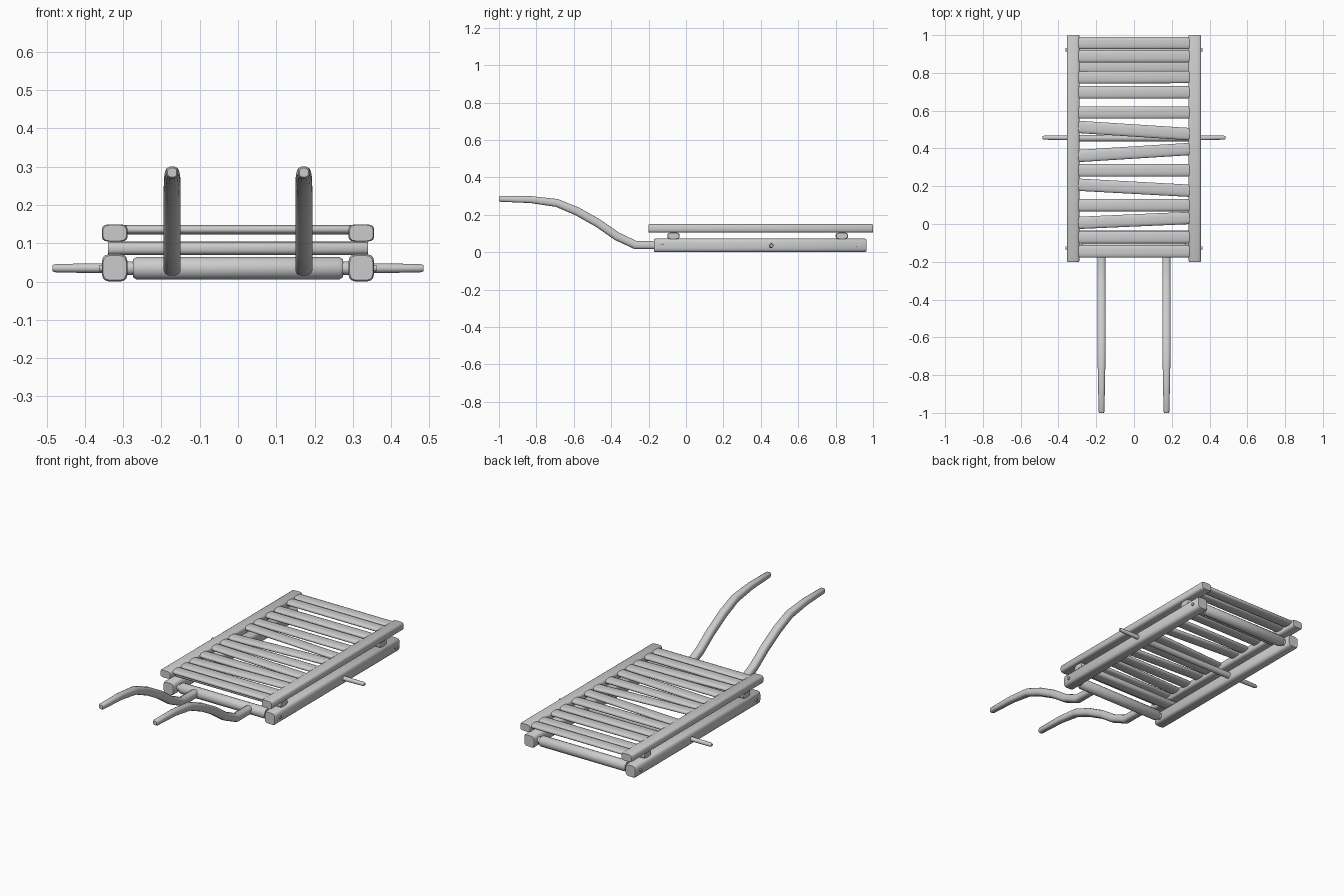
import bpy, bmesh, math
from mathutils import Vector

if "Cube" in bpy.data.objects:
    bpy.data.objects.remove(bpy.data.objects["Cube"])


def loft(name, stations, n=12, power=2.0):
    """Closed beam through (centre, half width, half height) stations; power > 2 squares the section."""
    bm = bmesh.new()
    pts = [Vector(s[0]) for s in stations]
    rings = []
    for i, (c, w, h) in enumerate(stations):
        t = (pts[min(i + 1, len(pts) - 1)] - pts[max(i - 1, 0)]).normalized()
        up = Vector((0, 0, 1))
        up = (up - up.dot(t) * t).normalized()
        side = t.cross(up)
        ring = []
        for k in range(n):
            a = 2 * math.pi * (k + 0.5) / n
            ca, sa = math.cos(a), math.sin(a)
            x = math.copysign(abs(ca) ** (2 / power), ca)
            z = math.copysign(abs(sa) ** (2 / power), sa)
            ring.append(bm.verts.new(pts[i] + side * x * w + up * z * h))
        rings.append(ring)
    for a, b in zip(rings, rings[1:]):
        for k in range(n):
            bm.faces.new((a[k], a[(k + 1) % n], b[(k + 1) % n], b[k]))
    bm.faces.new(rings[0])
    bm.faces.new(rings[-1])
    bmesh.ops.recalc_face_normals(bm, faces=bm.faces)
    me = bpy.data.meshes.new(name)
    bm.to_mesh(me)
    bm.free()
    ob = bpy.data.objects.new(name, me)
    bpy.context.collection.objects.link(ob)
    bpy.context.view_layer.objects.active = ob
    ob.select_set(True)
    bpy.ops.object.shade_smooth_by_angle(angle=math.radians(40))
    ob.select_set(False)
    return ob


def beam(name, a, b, w, h, n=16, power=4.0, inset=0.006):
    """Straight beam with slightly worn ends."""
    a, b = Vector(a), Vector(b)
    d = (b - a).normalized() * inset
    k = 0.9
    return loft(name, [(a, w * k, h * k), (a + d, w, h), (b - d, w, h), (b, w * k, h * k)], n, power)


for s, side in ((-1, "left"), (1, "right")):
    # long rails of the lower frame and the bed
    beam(f"lower_rail_{side}", (s * 0.322, -0.172, 0.036), (s * 0.322, 0.964, 0.036), 0.034, 0.036)
    beam(f"bed_rail_{side}", (s * 0.322, -0.2, 0.127), (s * 0.322, 1.0, 0.127), 0.034, 0.023)
    # curved handles, path in the y-z plane with half thickness
    path = [(-0.125, 0.037, 0.022), (-0.27, 0.038, 0.023), (-0.37, 0.085, 0.023),
            (-0.47, 0.155, 0.023), (-0.58, 0.217, 0.023), (-0.69, 0.263, 0.022),
            (-0.83, 0.281, 0.019), (-0.992, 0.285, 0.016), (-1.0, 0.285, 0.012)]
    loft(f"handle_{side}", [((s * 0.172, y, z), r, r) for y, z, r in path], 12, 2.8)
    # tapered axle stub
    loft(f"axle_stub_{side}", [((s * 0.28, 0.455, 0.035), 0.014, 0.014),
                               ((s * 0.475, 0.457, 0.035), 0.011, 0.011),
                               ((s * 0.485, 0.457, 0.035), 0.008, 0.008)], 10)

# turned end bars with necks and pegs through the lower rails
for name, y in (("front_bar", -0.127), ("rear_bar", 0.922)):
    profile = [(0.362, 0.009), (0.295, 0.010), (0.295, 0.018), (0.274, 0.018), (0.274, 0.024), (0.265, 0.030)]
    full = [(-x, r) for x, r in profile] + [(x, r) for x, r in reversed(profile)]
    loft(name, [((x, y, 0.035), r, r) for x, r in full], 16)

# axle bar
loft("axle_bar", [((-0.3, 0.455, 0.035), 0.018, 0.018), ((0.3, 0.455, 0.035), 0.018, 0.018)], 12)

# spacers between lower frame and bed
for name, y in (("front_spacer", -0.067), ("rear_spacer", 0.833)):
    beam(name, (-0.34, y, 0.087), (0.34, y, 0.087), 0.033, 0.018, power=3.2)

# bed slats, (y at left end, y at right end)
slats = [(0.958, 0.958), (0.888, 0.888), (0.776, 0.778), (0.697, 0.697), (0.59, 0.59),
         (0.514, 0.476), (0.36, 0.397), (0.284, 0.284), (0.208, 0.176), (0.1, 0.1),
         (0.006, 0.032), (-0.07, -0.07), (-0.145, -0.145)]
for i, (yl, yr) in enumerate(slats):
    beam(f"slat_{i + 1}", (-0.295, yl, 0.136), (0.295, yr, 0.136), 0.033, 0.0125, power=2.6)
